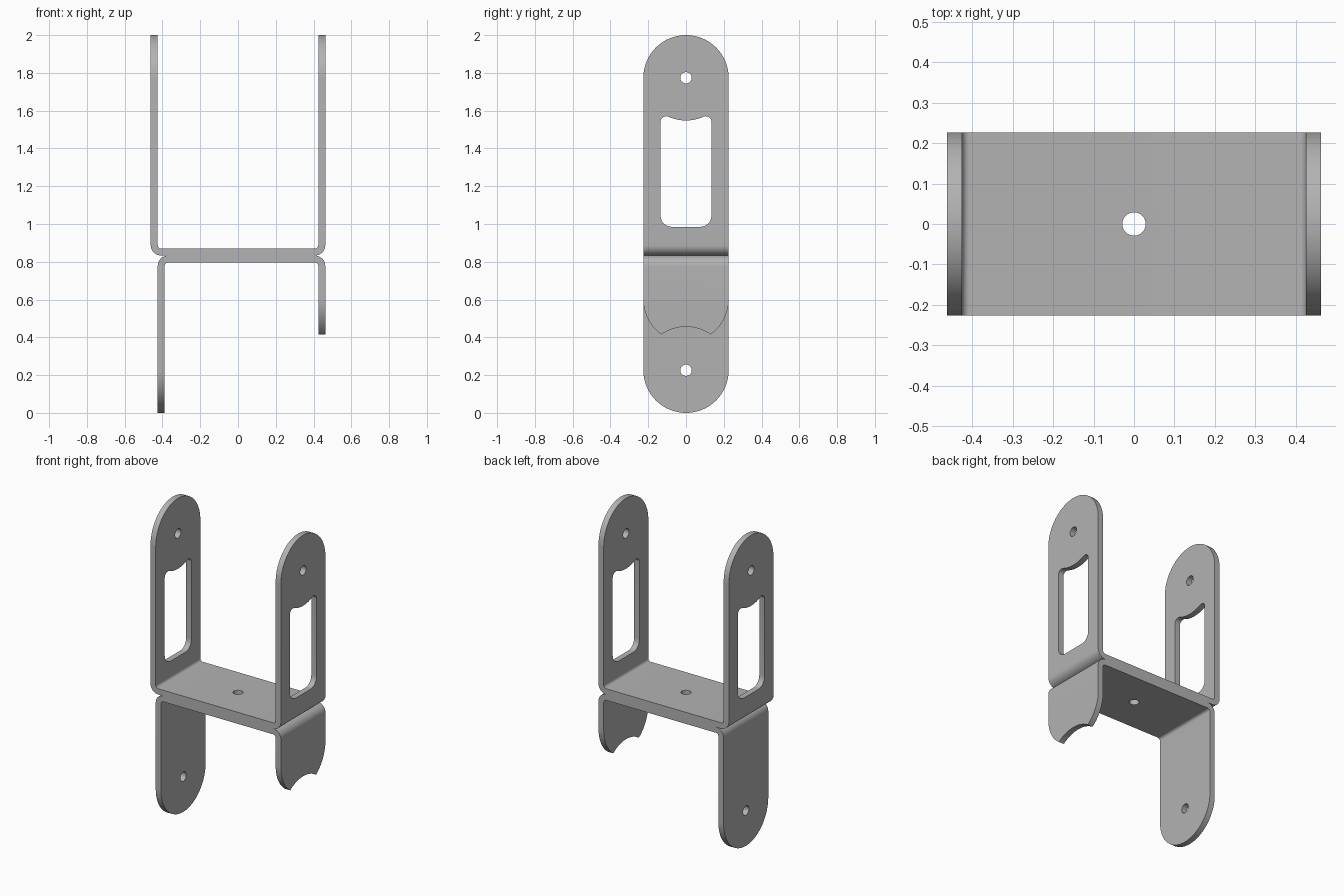
import bpy
import bmesh
from math import radians, cos, sin, atan2, degrees, hypot, sqrt

if "Cube" in bpy.data.objects:
    bpy.data.objects.remove(bpy.data.objects["Cube"])

W = 0.226           # half width of the strip, also its end radius
X = 0.462           # outer face of the wide legs
XL = 0.425          # outer face of the long lower leg
T = 0.037           # sheet thickness
R, r = 0.055, 0.018  # outer and inner bend radii
ZM = 0.833          # plane between the two bent layers
TOP_C, LOW_C, SHORT_C = 2 - W, W, 0.6   # centres of the rounded ends


def arc(cx, cy, rad, a0, a1, n=10):
    steps = [radians(a0 + (a1 - a0) * i / n) for i in range(n + 1)]
    return [(cx + rad * cos(a), cy + rad * sin(a)) for a in steps]


def prism(name, pts, axis, lo, hi):
    """Extrude a 2D outline along x (yz outline), y (xz) or z (xy)."""
    place = {"x": lambda p, d: (d, p[0], p[1]),
             "y": lambda p, d: (p[0], d, p[1]),
             "z": lambda p, d: (p[0], p[1], d)}[axis]
    clean = [p for i, p in enumerate(pts)
             if hypot(p[0] - pts[i - 1][0], p[1] - pts[i - 1][1]) > 1e-5]
    bm = bmesh.new()
    a = [bm.verts.new(place(p, lo)) for p in clean]
    b = [bm.verts.new(place(p, hi)) for p in clean]
    bm.faces.new(a)
    bm.faces.new(b[::-1])
    for i in range(len(a)):
        bm.faces.new((a[i - 1], a[i], b[i], b[i - 1]))
    bmesh.ops.recalc_face_normals(bm, faces=bm.faces)
    mesh = bpy.data.meshes.new(name)
    bm.to_mesh(mesh)
    bm.free()
    obj = bpy.data.objects.new(name, mesh)
    bpy.context.collection.objects.link(obj)
    return obj


def cut(target, cutter):
    mod = target.modifiers.new(cutter.name, "BOOLEAN")
    mod.operation, mod.solver, mod.object = "DIFFERENCE", "EXACT", cutter
    bpy.context.view_layer.objects.active = target
    bpy.ops.object.modifier_apply(modifier=mod.name)
    bpy.data.objects.remove(cutter)


# Bent sheet cross-section, seen from the front
up, down = ZM + T + r, ZM - T - r
section = (
    [(X, 2.02), (X - T, 2.02)]
    + arc(X - T - r, up, r, 0, -90)
    + arc(-X + T + r, up, r, -90, -180)
    + [(-X + T, 2.02), (-X, 2.02)]
    + arc(-X + R, ZM + R, R, 180, 270)
    + arc(-XL + R, ZM - R, R, 90, 180)
    + [(-XL, -0.02), (-XL + T, -0.02)]
    + arc(-XL + T + r, down, r, 180, 90)
    + arc(X - T - r, down, r, 90, 0)
    + [(X - T, 0.35), (X, 0.35)]
    + arc(X - R, ZM - R, R, 0, 90)
    + arc(X - R, ZM + R, R, 270, 360))
bracket = prism("bracket", section, "y", -W, W)

# Rounded ends of the upper legs and the long lower leg
top_end = arc(0, TOP_C, W, 180, 0, 48) + [(0.3, TOP_C), (0.3, 2.1), (-0.3, 2.1), (-0.3, TOP_C)]
cut(bracket, prism("top_trim", top_end, "x", -0.6, 0.6))
low_end = arc(0, LOW_C, W, 180, 360, 48) + [(0.3, LOW_C), (0.3, -0.1), (-0.3, -0.1), (-0.3, LOW_C)]
cut(bracket, prism("low_trim", low_end, "x", -0.6, 0))

# Short lower leg: rounded sides with a concave scoop
scoop = 0.23
gap = SHORT_C - LOW_C
rise = (scoop ** 2 - W ** 2 + gap ** 2) / (2 * gap)
half = sqrt(scoop ** 2 - rise ** 2)
side = degrees(atan2(gap - rise, half))
inner = degrees(atan2(rise, half))
short_end = (arc(0, SHORT_C, W, 180, 180 + side, 16)
             + arc(0, LOW_C, scoop, 180 - inner, inner, 20)
             + arc(0, SHORT_C, W, 360 - side, 360, 16)
             + [(0.3, SHORT_C), (0.3, 0.2), (-0.3, 0.2), (-0.3, SHORT_C)])
cut(bracket, prism("short_trim", short_end, "x", 0.2, 0.6))

# Window through both upper legs, its top edge concentric with the hole
hw, f, b, low = 0.135, 0.03, 0.06, 0.985
dz = sqrt((W + f) ** 2 - (hw - f) ** 2)
lean = degrees(atan2(dz, hw - f))
window = (arc(hw - b, low + b, b, -90, 0)
          + arc(hw - f, TOP_C - dz, f, 0, 180 - lean)
          + arc(0, TOP_C, W, -lean, lean - 180, 16)
          + arc(f - hw, TOP_C - dz, f, lean, 180)
          + arc(b - hw, low + b, b, 180, 270))
cut(bracket, prism("window_cut", window, "x", -0.6, 0.6))

# Pivot holes and the centre hole
for z in (TOP_C, LOW_C):
    cut(bracket, prism("pivot_cut", arc(0, z, 0.03, 0, 360, 32), "x", -0.6, 0.6))
cut(bracket, prism("centre_cut", arc(0, 0, 0.029, 0, 360, 32), "z", 0.7, 1))

# Plain grey metal
grey = bpy.data.materials.new("grey_metal")
grey.use_nodes = True
colour = (0.45, 0.45, 0.45, 1)
grey.diffuse_color = colour
grey.node_tree.nodes["Principled BSDF"].inputs["Base Color"].default_value = colour
bracket.data.materials.clear()
bracket.data.materials.append(grey)

bpy.ops.object.select_all(action="DESELECT")
bracket.select_set(True)
bpy.context.view_layer.objects.active = bracket
bpy.ops.object.shade_smooth_by_angle(angle=radians(30))
